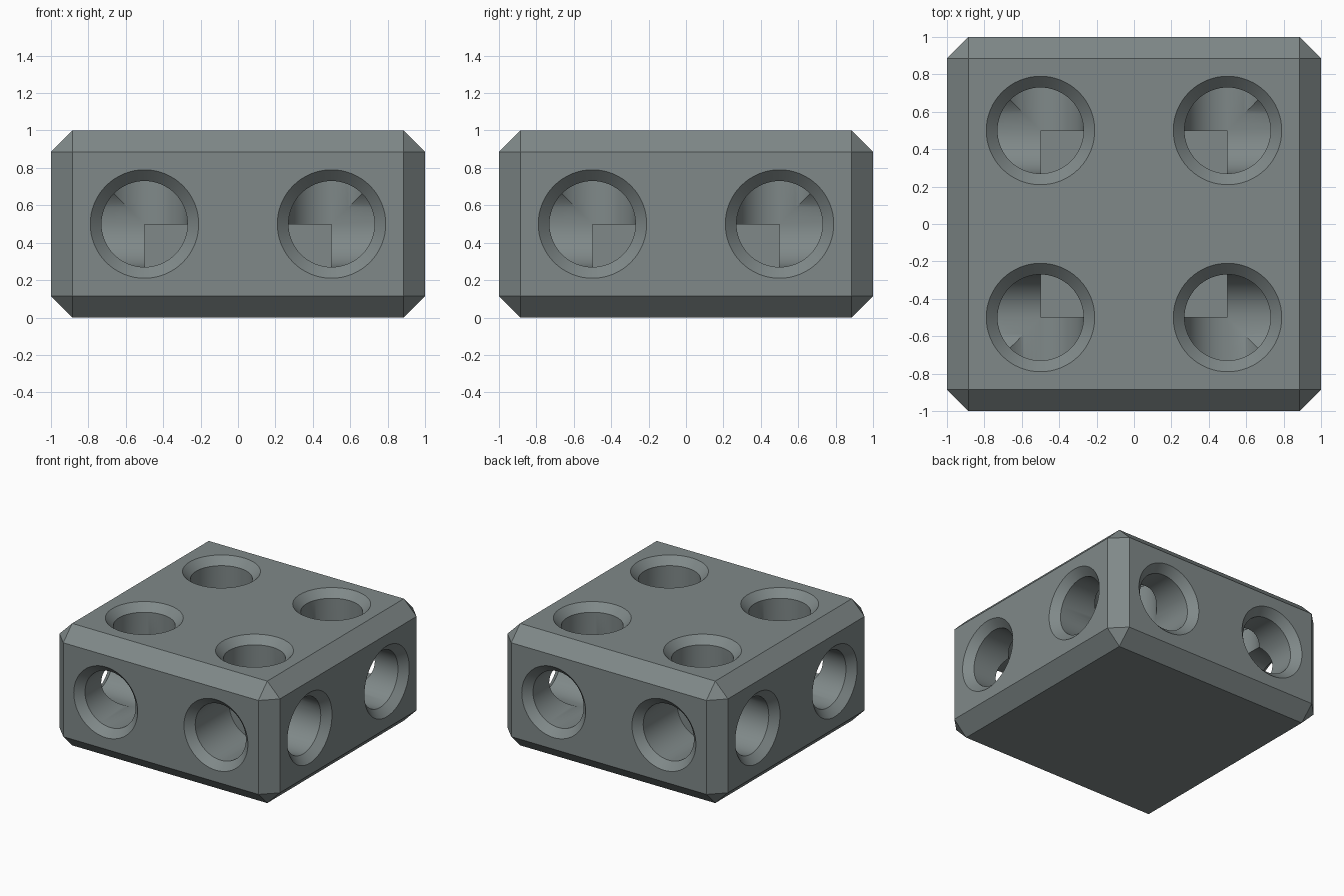
import bpy, bmesh, math
from mathutils import Vector

if "Cube" in bpy.data.objects:
    bpy.data.objects.remove(bpy.data.objects["Cube"])

SEG = 64
BEVEL = 0.115      # edge chamfer of the block
R_HOLE = 0.23      # bore radius
R_RIM = 0.29       # countersink radius at the surface

grey = bpy.data.materials.new("blue_grey")
grey.diffuse_color = (0.215, 0.25, 0.25, 1)
grey.use_nodes = True
grey.node_tree.nodes["Principled BSDF"].inputs["Base Color"].default_value = grey.diffuse_color


def make_object(name, bm):
    bmesh.ops.recalc_face_normals(bm, faces=bm.faces)
    mesh = bpy.data.meshes.new(name)
    bm.to_mesh(mesh)
    bm.free()
    mesh.materials.append(grey)
    obj = bpy.data.objects.new(name, mesh)
    bpy.context.collection.objects.link(obj)
    return obj


def bore_cutter(centre, axis, sign):
    """Countersunk bore running from the cell centre out through one face."""
    over = 0.05
    rim = R_RIM - R_HOLE
    profile = [(0, R_HOLE), (0.5 - rim, R_HOLE), (0.5 + over, R_RIM + over)]
    bm = bmesh.new()
    rings = []
    for along, radius in profile:
        ring = []
        for i in range(SEG):
            a = 2 * math.pi * i / SEG
            p = Vector(centre)
            p[axis] += sign * along
            p[(axis + 1) % 3] += radius * math.cos(a)
            p[(axis + 2) % 3] += radius * math.sin(a)
            ring.append(bm.verts.new(p))
        rings.append(ring)
    for r0, r1 in zip(rings, rings[1:]):
        for i in range(SEG):
            j = (i + 1) % SEG
            bm.faces.new((r0[i], r0[j], r1[j], r1[i]))
    bm.faces.new(rings[0])
    bm.faces.new(rings[-1])
    cutter = make_object("bore_cutter", bm)
    cutter.hide_render = True
    return cutter


# Chamfered block
bm = bmesh.new()
bmesh.ops.create_cube(bm, size=1)
for v in bm.verts:
    v.co = Vector((v.co.x * 2, v.co.y * 2, v.co.z + 0.5))
bmesh.ops.bevel(bm, geom=bm.edges[:], offset=BEVEL, segments=1,
                affect='EDGES', clamp_overlap=True)
block = make_object("connector_block", bm)

# Each quarter has three bores meeting at its centre: side, front/back and top
cutters = []
for sx in (-1, 1):
    for sy in (-1, 1):
        for axis, sign in ((0, sx), (1, sy), (2, 1)):
            cutters.append(bore_cutter((sx * 0.5, sy * 0.5, 0.5), axis, sign))

bpy.context.view_layer.objects.active = block
block.select_set(True)
for cutter in cutters:
    mod = block.modifiers.new("bore", 'BOOLEAN')
    mod.operation = 'DIFFERENCE'
    mod.solver = 'EXACT'
    mod.object = cutter
    bpy.ops.object.modifier_apply(modifier=mod.name)
for cutter in cutters:
    bpy.data.objects.remove(cutter)

# Smooth bores, crisp chamfers
bpy.ops.object.shade_smooth_by_angle(angle=math.radians(30))
